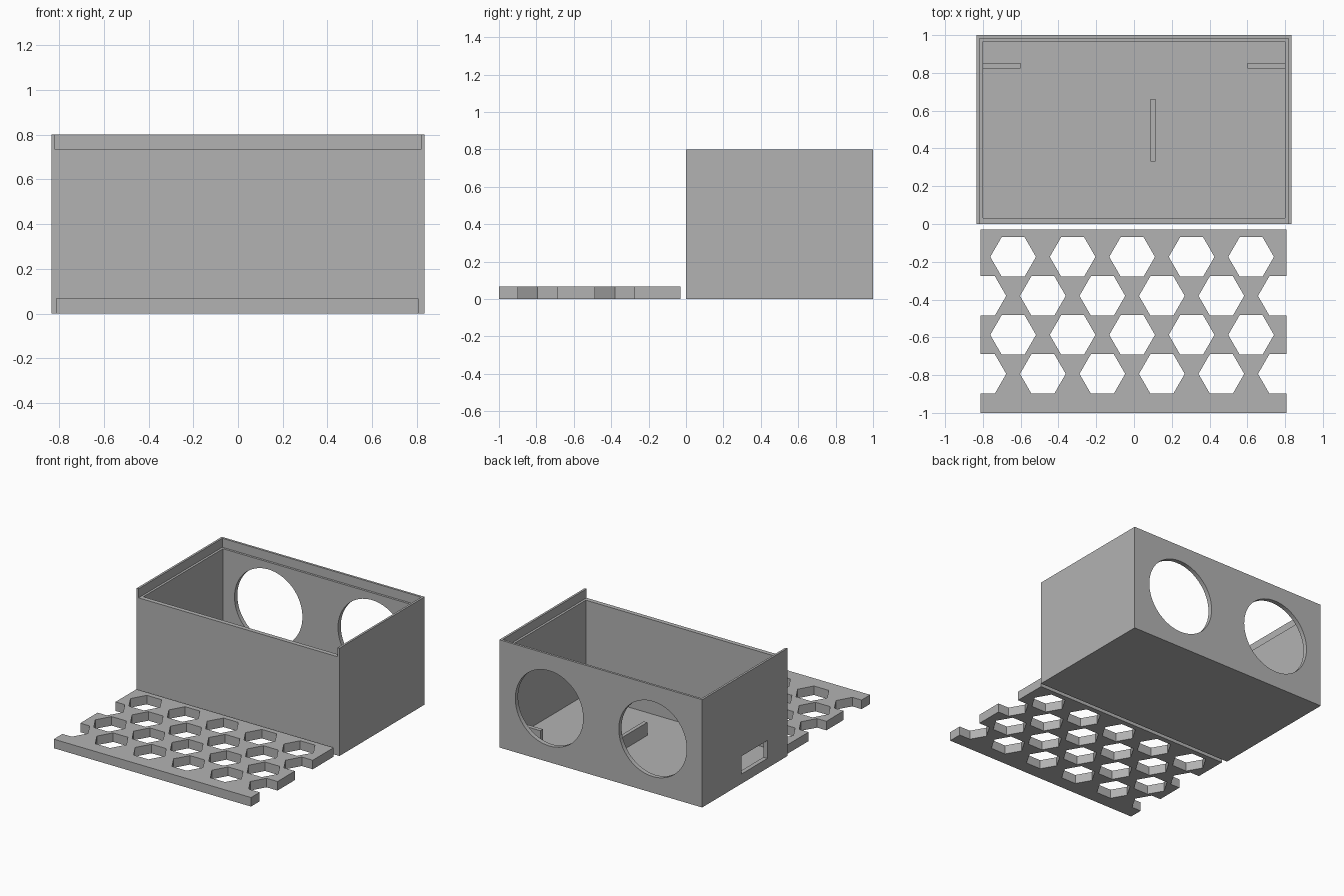
import bpy, bmesh, math
from mathutils import Matrix

if "Cube" in bpy.data.objects:
    bpy.data.objects.remove(bpy.data.objects["Cube"])

grey = bpy.data.materials.new("plain grey")
grey.diffuse_color = (0.45, 0.45, 0.45, 1)
grey.use_nodes = True
grey.node_tree.nodes["Principled BSDF"].inputs["Base Color"].default_value = grey.diffuse_color


def add_block(bm, x, y, z):
    """Axis-aligned block from (min, max) ranges."""
    size = Matrix.Diagonal((x[1] - x[0], y[1] - y[0], z[1] - z[0], 1))
    mid = Matrix.Translation((sum(x) / 2, sum(y) / 2, sum(z) / 2))
    bmesh.ops.create_cube(bm, size=1, matrix=mid @ size)


def add_prism(bm, sides, radius, depth, matrix):
    bmesh.ops.create_cone(bm, cap_ends=True, segments=sides, radius1=radius,
                          radius2=radius, depth=depth, matrix=matrix)


def make(name, bm):
    mesh = bpy.data.meshes.new(name)
    bm.to_mesh(mesh)
    bm.free()
    mesh.materials.append(grey)
    ob = bpy.data.objects.new(name, mesh)
    bpy.context.collection.objects.link(ob)
    return ob


def block(name, x, y, z):
    bm = bmesh.new()
    add_block(bm, x, y, z)
    return make(name, bm)


def cut(target, cutter):
    """Subtract the cutter and remove it."""
    mod = target.modifiers.new("cut", 'BOOLEAN')
    mod.operation = 'DIFFERENCE'
    mod.solver = 'EXACT'
    mod.object = cutter
    bpy.context.view_layer.objects.active = target
    bpy.ops.object.modifier_apply(modifier=mod.name)
    bpy.data.objects.remove(cutter)


# Box shell
W, H, T = 0.833, 0.8, 0.033
RIM = 0.733
box = block("box", (-W, W), (0, 1), (0, H))
cut(box, block("cavity", (-W + T, W - T), (T, 1 - T), (T, H + 0.1)))

# Lid recess, open at the front
cut(box, block("lid_recess", (-0.817, 0.817), (-0.1, 0.983), (RIM, H + 0.2)))

# Two round openings in the back wall
for x in (-0.427, 0.423):
    bm = bmesh.new()
    add_prism(bm, 64, 0.279, 0.1,
              Matrix.Translation((x, 0.985, 0.4)) @ Matrix.Rotation(math.pi / 2, 4, 'X'))
    cut(box, make("round_opening", bm))

# Cable opening in the left wall
cut(box, block("cable_opening", (-0.9, -0.78), (0.235, 0.54), (0.072, 0.205)))

# Retaining ribs on the floor
TOP = 0.13
block("centre_rib", (0.087, 0.115), (0.33, 0.663), (T, TOP))
block("left_rib", (-W + T, -0.6), (0.822, 0.852), (T, TOP))
block("right_rib", (0.6, W - T), (0.822, 0.852), (T, TOP))

# Lid lying in front, with staggered hexagonal vents
lid = block("lid", (-0.813, 0.807), (-1, -0.03), (0, 0.067))
PITCH, ROW, R = 0.315, 0.2065, 0.121
bm = bmesh.new()
for row in range(4):
    odd = row % 2
    for i in range(5 + odd):
        x = -0.64 + PITCH * (i - odd / 2)
        add_prism(bm, 6, R, 0.3,
                  Matrix.Translation((x, -0.174 - ROW * row, 0.033))
                  @ Matrix.Rotation(math.pi / 6, 4, 'Z'))
# Turn the hexagons so a corner points along x
first = max(v.co.y for v in bm.verts)
if first > -0.174 + R * 0.95:
    for k in range(0, len(bm.verts), 12):
        bm.verts.ensure_lookup_table()
        vs = bm.verts[k:k + 12]
        c = sum((v.co for v in vs), vs[0].co * 0) / 12
        bmesh.ops.rotate(bm, verts=vs, cent=c, matrix=Matrix.Rotation(math.pi / 6, 3, 'Z'))
cut(lid, make("vents", bm))
